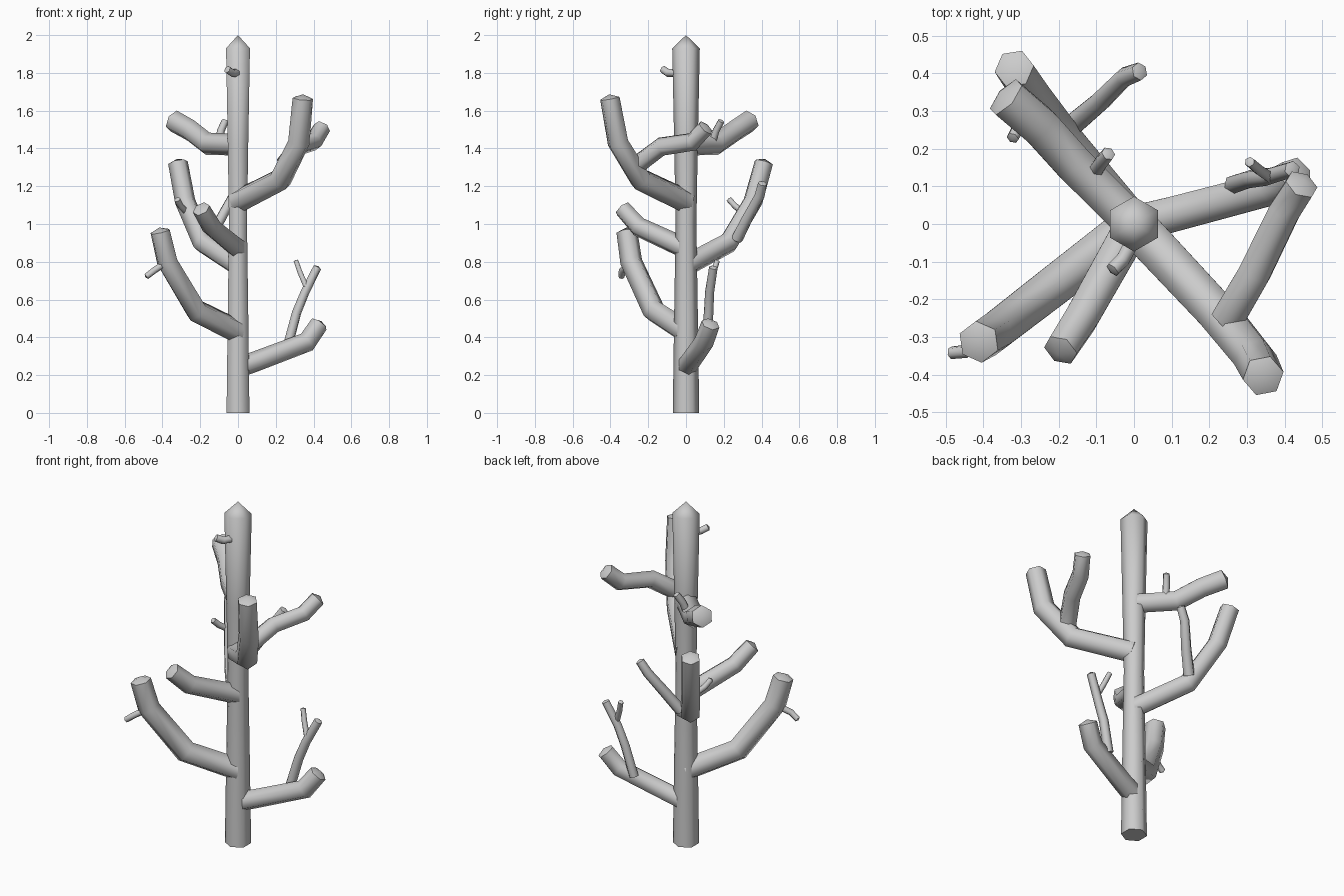
import bpy, bmesh, math
from mathutils import Vector

if "Cube" in bpy.data.objects:
    bpy.data.objects.remove(bpy.data.objects["Cube"])


def limb(name, pts, radii, tip=0.4, sides=6, ref=(0, 0, 1)):
    """Mitred six-sided tube through pts, closed by a low pointed cap."""
    pts = [Vector(p) for p in pts]
    n = len(pts)
    if len(radii) == 2:
        radii = [radii[0] + (radii[1] - radii[0]) * i / (n - 1) for i in range(n)]
    dirs = [(b - a).normalized() for a, b in zip(pts, pts[1:])]
    u = Vector(ref)
    u = (u - dirs[0] * u.dot(dirs[0])).normalized()
    bm = bmesh.new()
    rings = []
    for i, p in enumerate(pts):
        d = dirs[max(i - 1, 0)]
        nxt = dirs[min(i, n - 2)]
        plane = (d + nxt).normalized()
        v = d.cross(u)
        ring = []
        for k in range(sides):
            a = 2 * math.pi * k / sides
            o = (u * math.cos(a) + v * math.sin(a)) * radii[i]
            ring.append(bm.verts.new(p + o - d * (o.dot(plane) / d.dot(plane))))
        rings.append(ring)
        u = d.rotation_difference(nxt) @ u
    for r0, r1 in zip(rings, rings[1:]):
        for k in range(sides):
            j = (k + 1) % sides
            bm.faces.new((r0[k], r0[j], r1[j], r1[k]))
    apex = bm.verts.new(pts[-1] + dirs[-1] * radii[-1] * tip)
    for k in range(sides):
        bm.faces.new((rings[-1][k], rings[-1][(k + 1) % sides], apex))
    bm.faces.new(rings[0][::-1])
    bmesh.ops.recalc_face_normals(bm, faces=bm.faces)
    me = bpy.data.meshes.new(name)
    bm.to_mesh(me)
    bm.free()
    ob = bpy.data.objects.new(name, me)
    bpy.context.collection.objects.link(ob)
    bpy.ops.object.select_all(action='DESELECT')
    ob.select_set(True)
    bpy.context.view_layer.objects.active = ob
    bpy.ops.object.shade_smooth_by_angle(angle=math.radians(62))
    return ob


# Trunk, slightly waisted, with a pointed top
limb("trunk", [(0, 0, 0), (0, 0, 0.5), (0, 0, 1.0), (0, 0, 1.4), (0, 0, 1.93)],
     [0.07, 0.063, 0.055, 0.062, 0.073], tip=0.96, ref=(0, 1, 0))

# Main branches
limb("branch_low_right", [(0, 0, 0.24), (0.10, 0.025, 0.275), (0.365, 0.095, 0.375), (0.43, 0.13, 0.47)],
     (0.056, 0.05))
limb("branch_low_left", [(0, 0, 0.43), (-0.22, -0.17, 0.54), (-0.375, -0.29, 0.80), (-0.412, -0.313, 0.96)],
     (0.064, 0.056))
limb("branch_back_left", [(0, 0, 0.78), (-0.185, 0.225, 0.9), (-0.28, 0.355, 1.12), (-0.318, 0.412, 1.325)],
     (0.058, 0.053))
limb("branch_front_short", [(0, 0, 0.87), (-0.14, -0.25, 0.985), (-0.195, -0.335, 1.08)],
     (0.056, 0.048))
limb("branch_front_right", [(0, 0, 1.12), (0.225, -0.24, 1.235), (0.322, -0.36, 1.43), (0.343, -0.403, 1.665)],
     (0.064, 0.055))
limb("branch_upper_back", [(0, 0, 1.42), (-0.16, 0.16, 1.425), (-0.25, 0.26, 1.495), (-0.34, 0.337, 1.545)],
     (0.058, 0.06))
limb("branch_side_right", [(0.25, -0.25, 1.32), (0.32, -0.13, 1.41), (0.40, 0.035, 1.435), (0.445, 0.105, 1.51)],
     (0.05, 0.046))

# Twigs growing from the branches and trunk
limb("twig_low_right", [(0.265, 0.105, 0.36), (0.31, 0.12, 0.53), (0.355, 0.125, 0.64), (0.42, 0.145, 0.77)],
     (0.027, 0.023))
limb("twig_low_right_fork", [(0.36, 0.125, 0.67), (0.33, 0.145, 0.74), (0.307, 0.165, 0.805)],
     (0.016, 0.014))
limb("twig_low_left", [(-0.39, -0.30, 0.79), (-0.445, -0.338, 0.753), (-0.485, -0.342, 0.722)],
     (0.019, 0.017))
limb("twig_back_long", [(-0.155, 0.27, 0.92), (-0.09, 0.325, 1.03), (-0.025, 0.39, 1.15), (0.015, 0.405, 1.215)],
     (0.032, 0.024))
limb("twig_back_short", [(-0.26, 0.32, 1.05), (-0.305, 0.26, 1.095), (-0.322, 0.228, 1.13)],
     (0.018, 0.017))
limb("twig_upper_back", [(-0.105, 0.135, 1.42), (-0.09, 0.16, 1.495), (-0.068, 0.187, 1.545)],
     (0.022, 0.019))
limb("twig_top", [(0, -0.04, 1.80), (-0.03, -0.095, 1.80), (-0.057, -0.122, 1.818)],
     (0.022, 0.021))
